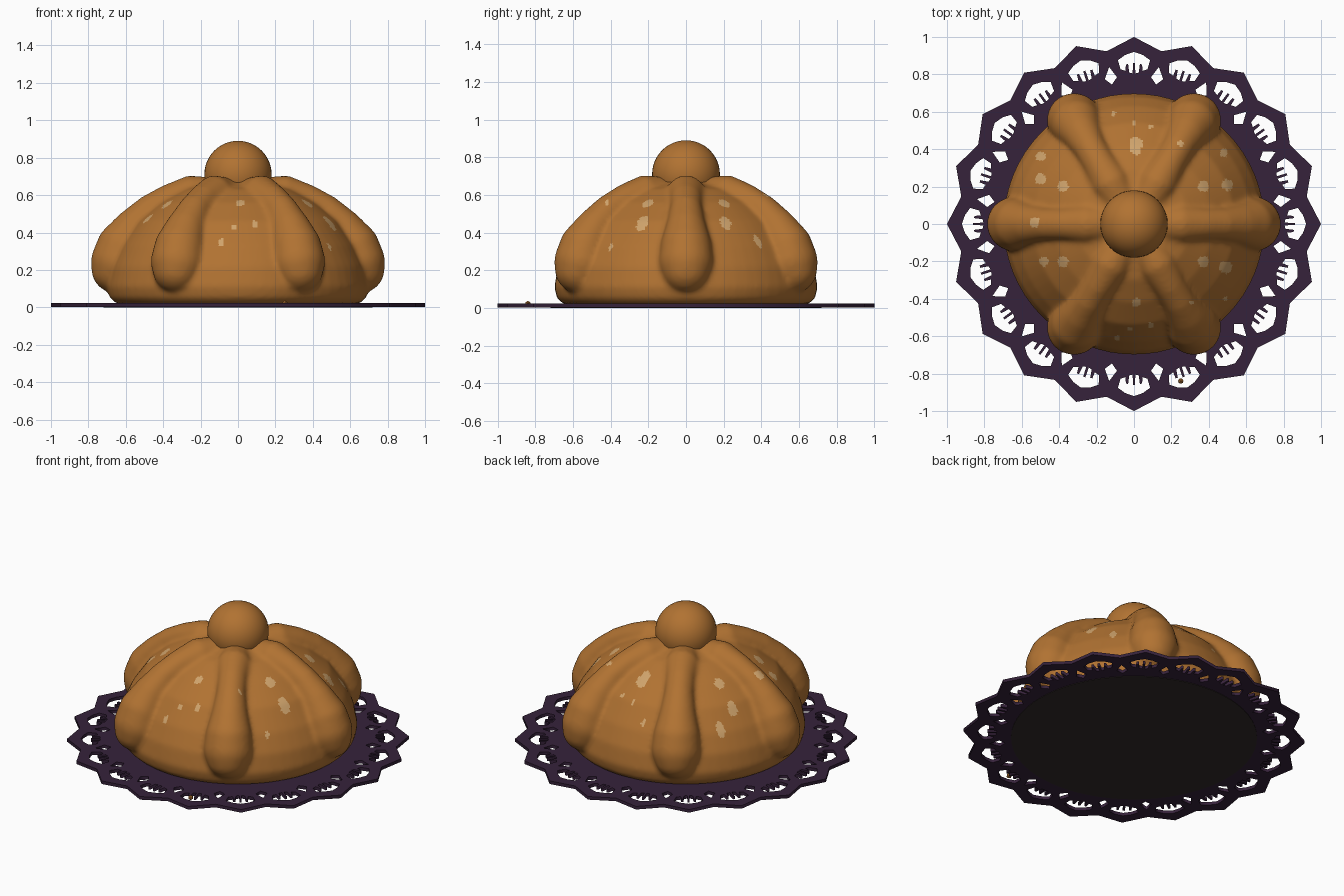
import bpy, bmesh, math
from mathutils import Matrix, Vector

if "Cube" in bpy.data.objects:
    bpy.data.objects.remove(bpy.data.objects["Cube"])


def material(name, rgb):
    m = bpy.data.materials.new(name)
    m.diffuse_color = (*rgb, 1)
    m.use_nodes = True
    m.node_tree.nodes["Principled BSDF"].inputs["Base Color"].default_value = m.diffuse_color
    return m


CRUST = material("golden crust", (0.44, 0.17, 0.032))
SUGAR = material("pale sugar", (0.63, 0.37, 0.15))
PURPLE = material("dark purple paper", (0.037, 0.016, 0.043))
BASE = material("dark base", (0.033, 0.025, 0.023))


def add(name, data, *mats):
    o = bpy.data.objects.new(name, data)
    bpy.context.collection.objects.link(o)
    for m in mats:
        data.materials.append(m)
    return o


def from_bmesh(name, bm, *mats):
    me = bpy.data.meshes.new(name)
    bm.to_mesh(me)
    bm.free()
    return add(name, me, *mats)


def bake(o):
    """Replace an object by its evaluated mesh."""
    dg = bpy.context.evaluated_depsgraph_get()
    me = bpy.data.meshes.new_from_object(o.evaluated_get(dg))
    name, mats = o.name, list(o.data.materials)
    bpy.data.objects.remove(o)
    me.materials.clear()
    return add(name, me, *mats)


# Dough dome: a lathed profile
bm = bmesh.new()
profile = [(0.65, 0.02), (0.685, 0.05), (0.70, 0.11), (0.68, 0.22), (0.63, 0.33),
           (0.54, 0.46), (0.42, 0.56), (0.30, 0.63), (0.16, 0.67), (0.05, 0.68)]
N = 64
rings = [[bm.verts.new((r * math.cos(2 * math.pi * i / N), r * math.sin(2 * math.pi * i / N), z))
          for i in range(N)] for r, z in profile]
for a, b in zip(rings, rings[1:]):
    for i in range(N):
        j = (i + 1) % N
        bm.faces.new((a[i], a[j], b[j], b[i]))
bm.faces.new(rings[0][::-1])
bm.faces.new(rings[-1])

# Six bone strips: chains of overlapping balls (radius out, height, thickness)
bone = [(0.12, 0.60, 0.095), (0.25, 0.60, 0.105), (0.37, 0.57, 0.088), (0.47, 0.515, 0.088),
        (0.56, 0.42, 0.108), (0.62, 0.32, 0.137), (0.64, 0.245, 0.147), (0.655, 0.205, 0.13)]
STEPS = 5
for k in range(6):
    turn = Matrix.Rotation(math.radians(60 * k), 4, 'Z')
    for p, q in zip(bone, bone[1:]):
        for s in range(STEPS):
            r, z, t = Vector(p).lerp(Vector(q), s / (STEPS - 1))
            bmesh.ops.create_icosphere(bm, subdivisions=3, radius=t,
                                       matrix=turn @ Matrix.Translation((r, 0, z)))

dough = from_bmesh("bread_dough", bm, CRUST, SUGAR)
mod = dough.modifiers.new("blend", 'REMESH')
mod.mode = 'VOXEL'
mod.voxel_size = 0.014
mod = dough.modifiers.new("soften", 'SMOOTH')
mod.factor = 0.5
mod.iterations = 8
dough = bake(dough)

# Sugar specks: faces within a small radius of each spot, seen from above
spots = [(-.50, .36, .026), (-.50, .24, .03), (-.38, .20, .03), (-.53, .01, .027), (.01, .43, .036),
         (.01, .40, .03), (0, .54, .014), (-.11, .59, .014), (.09, .52, .012), (.25, .43, .018),
         (.48, .38, .022), (.37, .20, .03), (.50, .21, .03), (.37, -.20, .03), (.49, -.23, .034),
         (.01, -.42, .024), (-.48, -.20, .026), (-.38, -.20, .03), (.09, -.54, .014),
         (-.09, -.61, .015), (-.02, -.56, .012), (.31, -.42, .012), (.49, -.40, .012)]
for f in dough.data.polygons:
    c = f.center
    f.use_smooth = True
    if c.z > 0.15 and any(math.hypot(c.x - x, c.y - y) < r for x, y, r in spots):
        f.material_index = 1

# Ball on top
bm = bmesh.new()
bmesh.ops.create_uvsphere(bm, u_segments=40, v_segments=24, radius=0.18,
                          matrix=Matrix.Translation((0, 0, 0.71)))
for f in bm.faces:
    f.smooth = True
from_bmesh("top_ball", bm, CRUST)

# Lace mat: pointed outline with cut-out holes, filled as a 2D curve
lace = bpy.data.curves.new("lace_mat", 'CURVE')
lace.dimensions = '2D'
lace.fill_mode = 'BOTH'
lace.extrude = 0.01


def outline(points):
    s = lace.splines.new('POLY')
    s.points.add(len(points) - 1)
    for pt, (deg, r) in zip(s.points, points):
        a = math.radians(deg)
        pt.co = (r * math.cos(a), r * math.sin(a), 0, 1)
    s.use_cyclic_u = True


outline([(9 * i, 0.935 if i % 2 else 1.0) for i in range(40)])
half = [(0.4, .86), (0.5, .805), (1.8, .81), (2.1, .855), (2.9, .855), (3.2, .82),
        (5.0, .83), (5.6, .88), (3.0, .905)]
fan = half + [(0, .92)] + [(-a, r) for a, r in half[::-1]]
diamond = [(9, .755), (11.4, .79), (9, .85), (6.6, .79)]
for k in range(20):
    outline([(a + 18 * k, r) for a, r in fan])
    outline([(a + 18 * k, r) for a, r in diamond])
mat = add("lace_mat", lace, PURPLE)
mat = bake(mat)
mat.location.z = 0.013

# Dark disc under the mat
bm = bmesh.new()
bmesh.ops.create_cone(bm, cap_ends=True, segments=64, radius1=0.72, radius2=0.72, depth=0.006,
                      matrix=Matrix.Translation((0, 0, 0.003)))
from_bmesh("base_disc", bm, BASE)

# Fallen crumb
bm = bmesh.new()
bmesh.ops.create_icosphere(bm, subdivisions=1, radius=0.016,
                           matrix=Matrix.Translation((0.25, -0.84, 0.022)))
from_bmesh("crumb", bm, CRUST)
